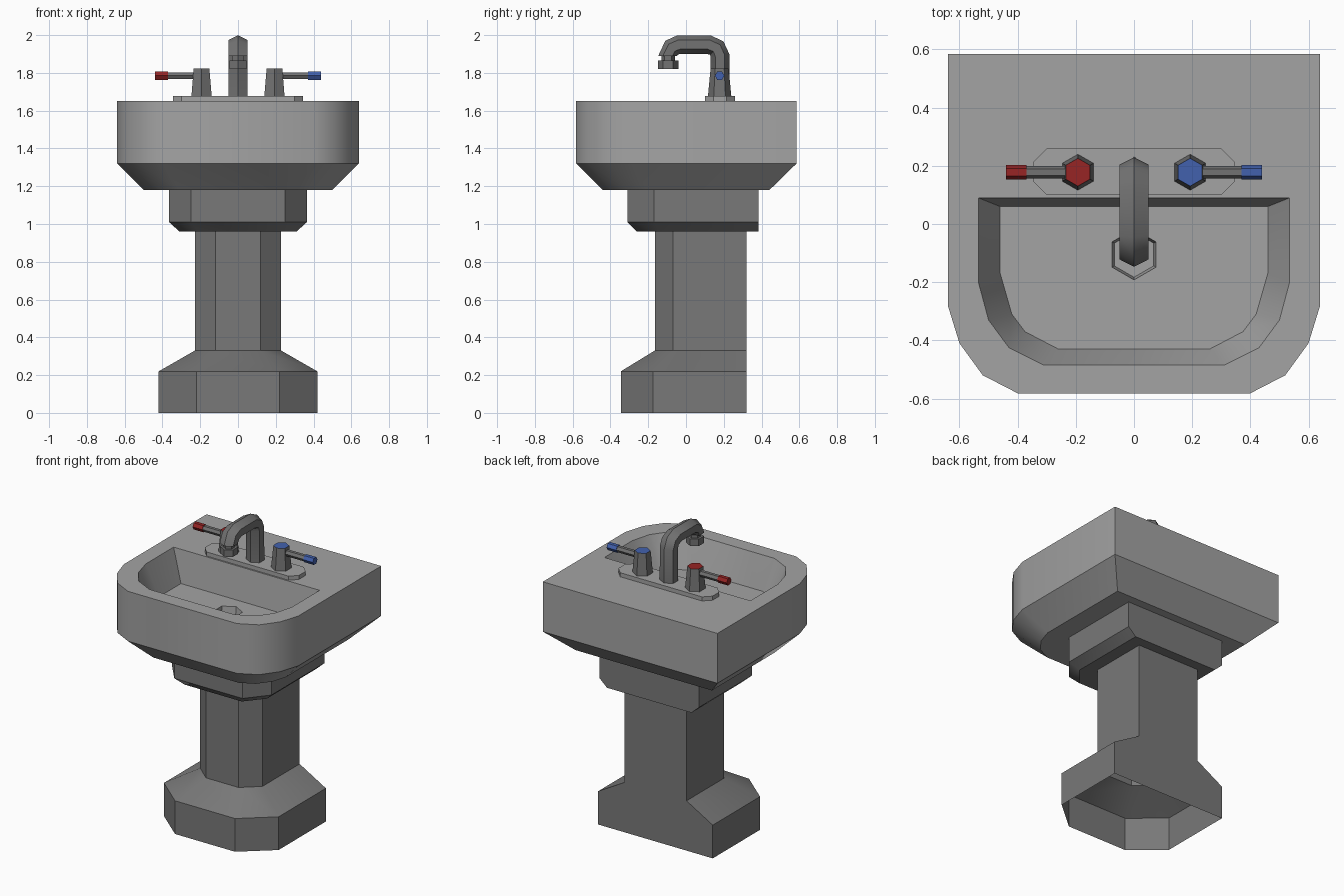
import bpy, bmesh, math
from mathutils import Vector

if "Cube" in bpy.data.objects:
    bpy.data.objects.remove(bpy.data.objects["Cube"])


def material(name, rgb):
    m = bpy.data.materials.new(name)
    m.diffuse_color = (*rgb, 1)
    m.use_nodes = True
    m.node_tree.nodes["Principled BSDF"].inputs["Base Color"].default_value = m.diffuse_color
    return m


PORCELAIN = material("light_grey", (0.37, 0.37, 0.37))
DARK = material("dark_grey", (0.19, 0.19, 0.19))
METAL = material("metal_grey", (0.17, 0.17, 0.17))
RED = material("hot_red", (0.31, 0.018, 0.018))
BLUE = material("cold_blue", (0.055, 0.12, 0.42))


def loft(name, rings, mats, cap_start=True, cap_end=True, smooth=35):
    """Skin a list of equal-length 3D rings into one object."""
    bm = bmesh.new()
    loops = [[bm.verts.new(p) for p in ring] for ring in rings]
    n = len(loops[0])
    for a, b in zip(loops, loops[1:]):
        for i in range(n):
            j = (i + 1) % n
            bm.faces.new((a[i], a[j], b[j], b[i]))
    if cap_start:
        bm.faces.new(loops[0][::-1])
    if cap_end:
        bm.faces.new(loops[-1])
    bmesh.ops.recalc_face_normals(bm, faces=bm.faces)
    me = bpy.data.meshes.new(name)
    bm.to_mesh(me)
    bm.free()
    for m in mats:
        me.materials.append(m)
    ob = bpy.data.objects.new(name, me)
    bpy.context.collection.objects.link(ob)
    if smooth:
        bpy.ops.object.select_all(action='DESELECT')
        ob.select_set(True)
        bpy.context.view_layer.objects.active = ob
        bpy.ops.object.shade_smooth_by_angle(angle=math.radians(smooth))
    return ob


def ring(half, z, sx=1, sy=1):
    """Mirror a right-hand half outline (back to front) into a full ring."""
    pts = half + [(-x, y) for x, y in reversed(half)]
    return [(x * sx, y * sy, z) for x, y in pts]


def hexagon(x, y, z, r):
    """Horizontal hexagon with corners towards front and back."""
    return [(x + r * math.sin(i * math.pi / 3), y + r * math.cos(i * math.pi / 3), z)
            for i in range(6)]


def hex_x(x, y, z, r):
    """Hexagon facing along x."""
    return [(x, y + r * math.cos(i * math.pi / 3), z + r * math.sin(i * math.pi / 3))
            for i in range(6)]


# Basin with bowl
rim = [(0.64, 0.585), (0.64, -0.28), (0.60, -0.41), (0.52, -0.52), (0.40, -0.582)]
bowl_top = [(0.535, 0.09), (0.535, -0.20), (0.50, -0.33), (0.43, -0.425), (0.31, -0.485)]
bowl_low = [(0.46, 0.06), (0.46, -0.17), (0.42, -0.31), (0.375, -0.37), (0.26, -0.43)]
basin = loft("basin", [ring(rim, 1.18, 0.78, 0.755), ring(rim, 1.32), ring(rim, 1.65),
                       ring(bowl_top, 1.65), ring(bowl_low, 1.44)], [PORCELAIN])

# Drain recess cut into the bowl floor
cutter = loft("drain_cutter", [hexagon(0, -0.105, 1.37, 0.078), hexagon(0, -0.105, 1.44, 0.087),
                               hexagon(0, -0.105, 1.48, 0.092)], [PORCELAIN], smooth=0)
cutter.hide_render = True
cutter.hide_set(True)
cut = basin.modifiers.new("drain", 'BOOLEAN')
cut.operation = 'DIFFERENCE'
cut.solver = 'EXACT'
cut.object = cutter

# Collar under the basin
collar = [(0.365, 0.385), (0.365, -0.17), (0.25, -0.31)]
collar_low = [(0.31, 0.385), (0.31, -0.14), (0.21, -0.26)]
loft("collar", [ring(collar_low, 0.96), ring(collar, 1.01), ring(collar, 1.18)], [DARK])

# Pedestal, hollow and open underneath
foot = [(0.42, 0.32), (0.42, -0.175), (0.22, -0.345)]
column = [(0.228, 0.32), (0.228, -0.07), (0.12, -0.165)]
loft("pedestal", [ring(foot, 0), ring(foot, 0.22), ring(column, 0.33), ring(column, 0.96)],
     [DARK], cap_start=False, smooth=28)

# Faucet plate
plate = [(0.30, 0.26), (0.345, 0.215), (0.345, 0.145), (0.30, 0.10)]
loft("faucet_plate", [ring(plate, 1.65), ring(plate, 1.677)], [PORCELAIN])

# Handles with coloured caps and lever tips
for side, label, colour in ((-1, "hot", RED), (1, "cold", BLUE)):
    x = 0.193 * side
    knob = loft(label + "_knob", [hexagon(x, 0.178, 1.675, 0.062), hexagon(x, 0.178, 1.822, 0.048)],
                [METAL, colour])
    for f in knob.data.polygons:
        if f.normal.z > 0.9:
            f.material_index = 1
    loft(label + "_lever", [hex_x(0.20 * side, 0.178, 1.785, 0.021),
                            hex_x(0.38 * side, 0.178, 1.785, 0.021)], [METAL])
    loft(label + "_lever_tip", [hex_x(0.37 * side, 0.178, 1.785, 0.025),
                                hex_x(0.44 * side, 0.178, 1.785, 0.025)], [colour])

# Spout: hexagonal section swept along a path in the y-z plane
path = [Vector((0, y, z)) for y, z in
        ((0.18, 1.66), (0.18, 1.89), (0.163, 1.931), (0.12, 1.95),
         (-0.035, 1.95), (-0.075, 1.934), (-0.097, 1.89))]
section = [(0, 0.05), (0.049, 0.025), (0.049, -0.025), (0, -0.05), (-0.049, -0.025), (-0.049, 0.025)]
rings = []
for i, p in enumerate(path):
    t = path[min(i + 1, len(path) - 1)] - path[max(i - 1, 0)]
    if i == 0 or i == len(path) - 1:
        t = Vector((0, 0, 1 if i == 0 else -1))
    elif i == 1:
        t = Vector((0, -0.2, 0.98))
    elif i in (3, 4):
        t = Vector((0, -0.97, 0.22 if i == 3 else -0.22))
    t.normalize()
    nrm = Vector((0, t.z, -t.y))
    rings.append([p + Vector((a, 0, 0)) + nrm * b for a, b in section])
loft("spout", rings, [METAL], smooth=40)

# Nozzle neck and head
c = -0.094
loft("nozzle_neck", [hexagon(0, c, 1.86, 0.037), hexagon(0, c, 1.895, 0.037)], [METAL])
loft("nozzle", [hexagon(0, c, 1.82, 0.053), hexagon(0, c, 1.866, 0.053)], [METAL])
